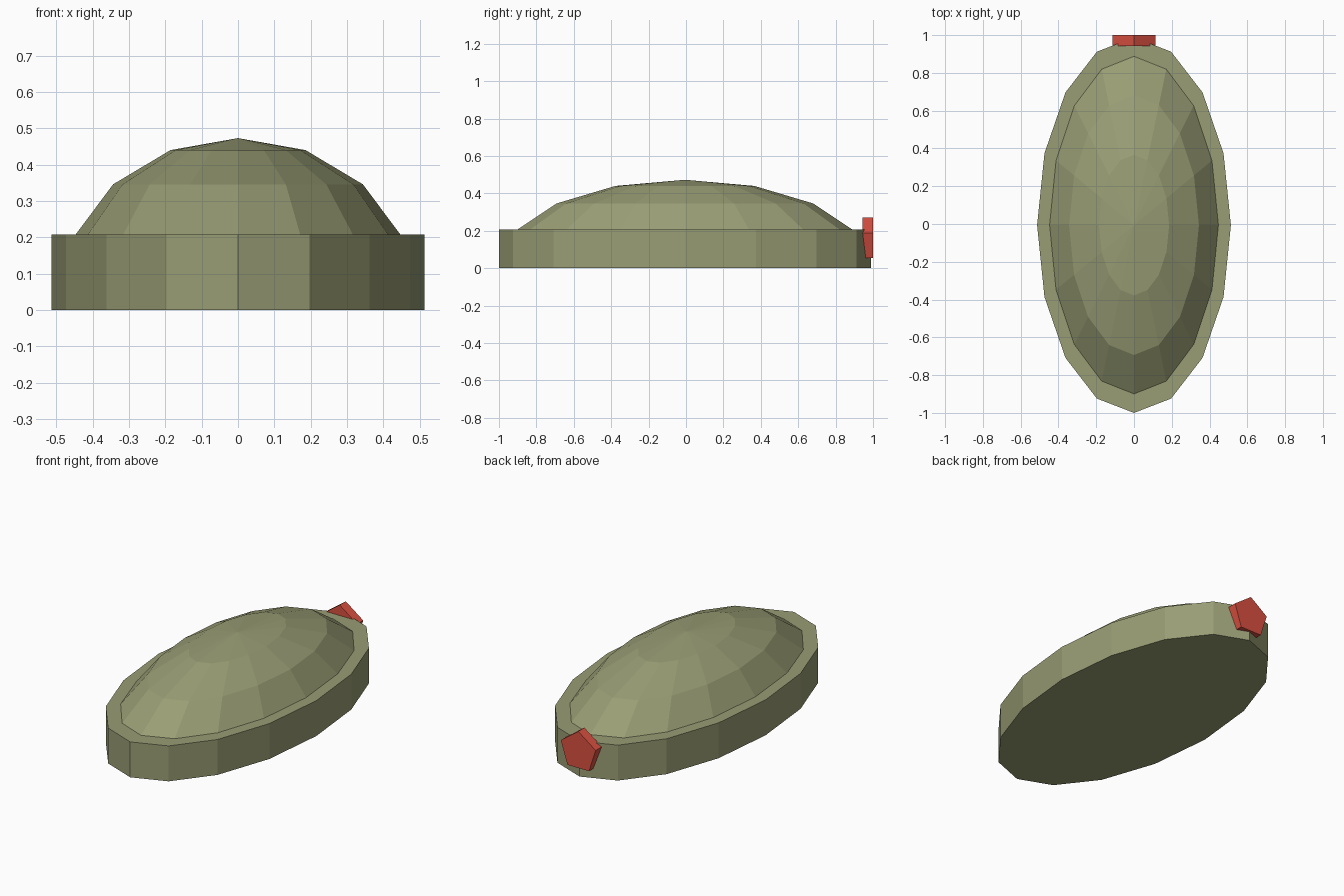
import bpy, bmesh, math
from mathutils import Matrix

if "Cube" in bpy.data.objects:
    bpy.data.objects.remove(bpy.data.objects["Cube"])

CY = -0.006  # y centre of the oval body


def material(name, rgb):
    m = bpy.data.materials.new(name)
    m.diffuse_color = (*rgb, 1)
    m.use_nodes = True
    m.node_tree.nodes["Principled BSDF"].inputs["Base Color"].default_value = m.diffuse_color
    return m


olive = material("olive green", (0.318, 0.338, 0.175))
red = material("red", (0.70, 0.08, 0.053))


def add(name, bm, mat):
    bmesh.ops.recalc_face_normals(bm, faces=bm.faces)
    me = bpy.data.meshes.new(name)
    bm.to_mesh(me)
    bm.free()
    me.materials.append(mat)
    ob = bpy.data.objects.new(name, me)
    bpy.context.collection.objects.link(ob)


def prism(name, sides, rx, ry, depth, matrix, mat):
    bm = bmesh.new()
    ring = [bm.verts.new((rx * math.sin(2 * math.pi * i / sides),
                          ry * math.cos(2 * math.pi * i / sides), 0))
            for i in range(sides)]
    face = bm.faces.new(ring)
    top = bmesh.ops.extrude_face_region(bm, geom=[face])["geom"]
    bmesh.ops.translate(bm, vec=(0, 0, depth),
                        verts=[v for v in top if isinstance(v, bmesh.types.BMVert)])
    # The extrude leaves the start face in place only if needed: cap any open rim
    rim = [e for e in bm.edges if e.is_boundary]
    if rim:
        bmesh.ops.holes_fill(bm, edges=rim, sides=0)
    bmesh.ops.transform(bm, matrix=matrix, verts=bm.verts)
    add(name, bm, mat)


# Oval base plate
prism("oval_base", 16, 0.513, 0.994, 0.208, Matrix.Translation((0, CY, 0)), olive)

# Faceted dome: upper half of a stretched sphere sunk into the base
bm = bmesh.new()
bmesh.ops.create_uvsphere(bm, u_segments=16, v_segments=8, radius=1)
bmesh.ops.delete(bm, geom=[v for v in bm.verts if v.co.z < -0.01], context='VERTS')
bmesh.ops.transform(bm, verts=bm.verts,
                    matrix=Matrix.Translation((0, CY, 0.039)) @ Matrix.Diagonal((0.486, 0.972, 0.434, 1)))
add("dome_shell", bm, olive)

# Five-sided plate on the back end, point up
prism("back_pentagon", 5, 0.119, 0.119, 0.057,
      Matrix.Translation((0, 1.0, 0.151)) @ Matrix.Rotation(math.pi / 2, 4, 'X'), red)
